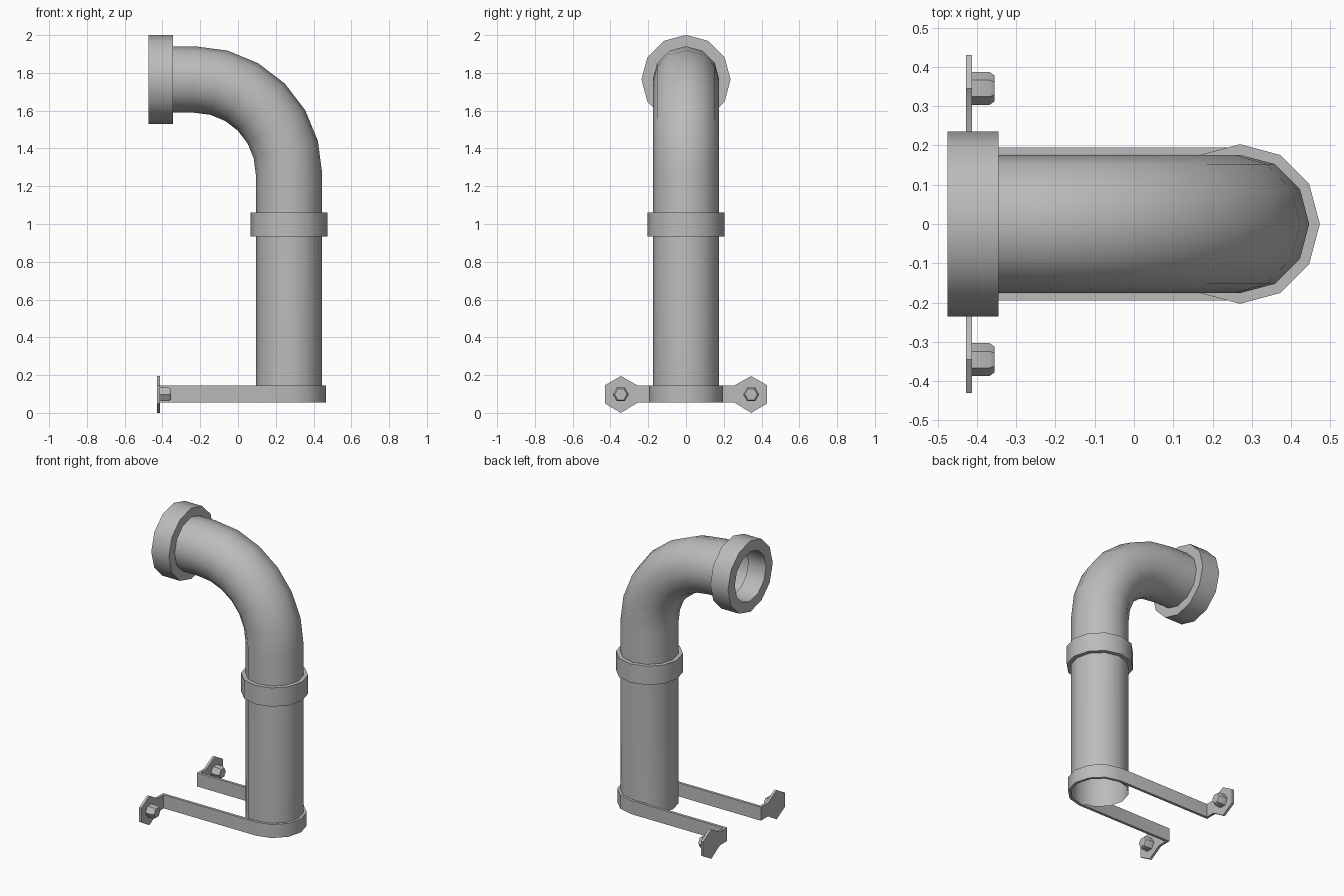
import bpy, bmesh
from math import sin, cos, pi, radians
from mathutils import Matrix, Vector

cube = bpy.data.objects.get("Cube")
if cube:
    bpy.data.objects.remove(cube)

grey = bpy.data.materials.new("pipe_grey")
grey.use_nodes = True
grey.diffuse_color = (0.5, 0.5, 0.5, 1)
grey.node_tree.nodes["Principled BSDF"].inputs["Base Color"].default_value = (0.5, 0.5, 0.5, 1)

SIDES = 12
PIPE_X, PIPE_R = 0.27, 0.176
BEND_R, BEND_Z = 0.5, 1.265
TOP_Z = BEND_Z + BEND_R


def finish(name, bm, fix_normals=True):
    if fix_normals:
        bmesh.ops.recalc_face_normals(bm, faces=bm.faces)
    mesh = bpy.data.meshes.new(name)
    bm.to_mesh(mesh)
    bm.free()
    mesh.materials.append(grey)
    obj = bpy.data.objects.new(name, mesh)
    bpy.context.collection.objects.link(obj)
    bpy.ops.object.select_all(action="DESELECT")
    obj.select_set(True)
    bpy.context.view_layer.objects.active = obj
    bpy.ops.object.shade_smooth_by_angle(angle=radians(40))
    return obj


def loft(name, rings, closed=False, cap_end=False):
    """Skin a list of equal-length point loops."""
    bm = bmesh.new()
    loops = [[bm.verts.new(p) for p in ring] for ring in rings]
    pairs = list(zip(loops, loops[1:]))
    if closed:
        pairs.append((loops[-1], loops[0]))
    for a, b in pairs:
        for i in range(len(a)):
            j = (i + 1) % len(a)
            bm.faces.new((a[i], a[j], b[j], b[i]))
    if cap_end:
        bm.faces.new(loops[-1])
    return finish(name, bm)


def circle(radius, height, matrix, sides=SIDES):
    return [matrix @ Vector((radius * cos(2 * pi * i / sides),
                             radius * sin(2 * pi * i / sides), height))
            for i in range(sides)]


def prism(name, outline, direction):
    """Extrude a flat outline into a solid."""
    bm = bmesh.new()
    face = bm.faces.new([bm.verts.new(p) for p in outline])
    moved = bmesh.ops.extrude_face_region(bm, geom=[face], use_keep_orig=True)["geom"]
    bmesh.ops.translate(bm, vec=direction,
                        verts=[v for v in moved if isinstance(v, bmesh.types.BMVert)])
    return finish(name, bm)


# Elbow pipe: open tube, upright shaft, quarter bend, short horizontal run
up = Matrix.Translation((PIPE_X, 0, 0))
rings = [circle(PIPE_R, 0.06, up)]
for k in range(7):
    a = radians(15 * k)
    centre = Vector((PIPE_X - BEND_R + BEND_R * cos(a), 0, BEND_Z + BEND_R * sin(a)))
    rings.append(circle(PIPE_R, 0, Matrix.Translation(centre) @ Matrix.Rotation(-a, 4, "Y")))
along = Matrix.Translation((0, 0, TOP_Z)) @ Matrix.Rotation(-pi / 2, 4, "Y")
rings.append(circle(PIPE_R, 0.37, along))
loft("elbow_pipe", rings)

# Collar around the shaft
loft("collar", [circle(r, z, up) for r, z in
                ((0.17, 0.935), (0.203, 0.935), (0.203, 1.06), (0.17, 1.06))], closed=True)

# Flange ring at the mouth
loft("mouth_flange", [circle(r, d, along) for r, d in
                      ((0.165, 0.345), (0.236, 0.345), (0.236, 0.475), (0.165, 0.475))], closed=True)

# U-shaped strap around the foot of the shaft
ARM_END, LOW, HIGH = -0.412, 0.055, 0.145


def u_path(radius):
    arc = [(PIPE_X + radius * cos(t), radius * sin(t))
           for t in (radians(-90 + 30 * i) for i in range(7))]
    return [(ARM_END, -radius)] + arc + [(ARM_END, radius)]


outline = u_path(0.195) + u_path(0.177)[::-1]
prism("strap", [(x, y, LOW) for x, y in outline], (0, 0, HIGH - LOW))

# Mounting plates and bolts, mirrored on both arms
BOLT_Y, BOLT_Z = 0.345, 0.098
for side, label in ((1, "back"), (-1, "front")):
    tab = [(0.177, LOW), (0.255, LOW), (BOLT_Y, 0), (0.43, 0.05),
           (0.43, 0.146), (BOLT_Y, 0.195), (0.255, HIGH), (0.177, HIGH)]
    prism(label + "_mounting_plate", [(-0.428, side * y, z) for y, z in tab], (0.016, 0, 0))
    axis = Matrix.Translation((0, side * BOLT_Y, BOLT_Z)) @ Matrix.Rotation(pi / 2, 4, "Y") \
        @ Matrix.Rotation(pi / 2, 4, "Z")
    loft(label + "_bolt", [circle(r, d, axis, 6) for r, d in
                           ((0.042, -0.42), (0.042, -0.368), (0.033, -0.355))], cap_end=True)
